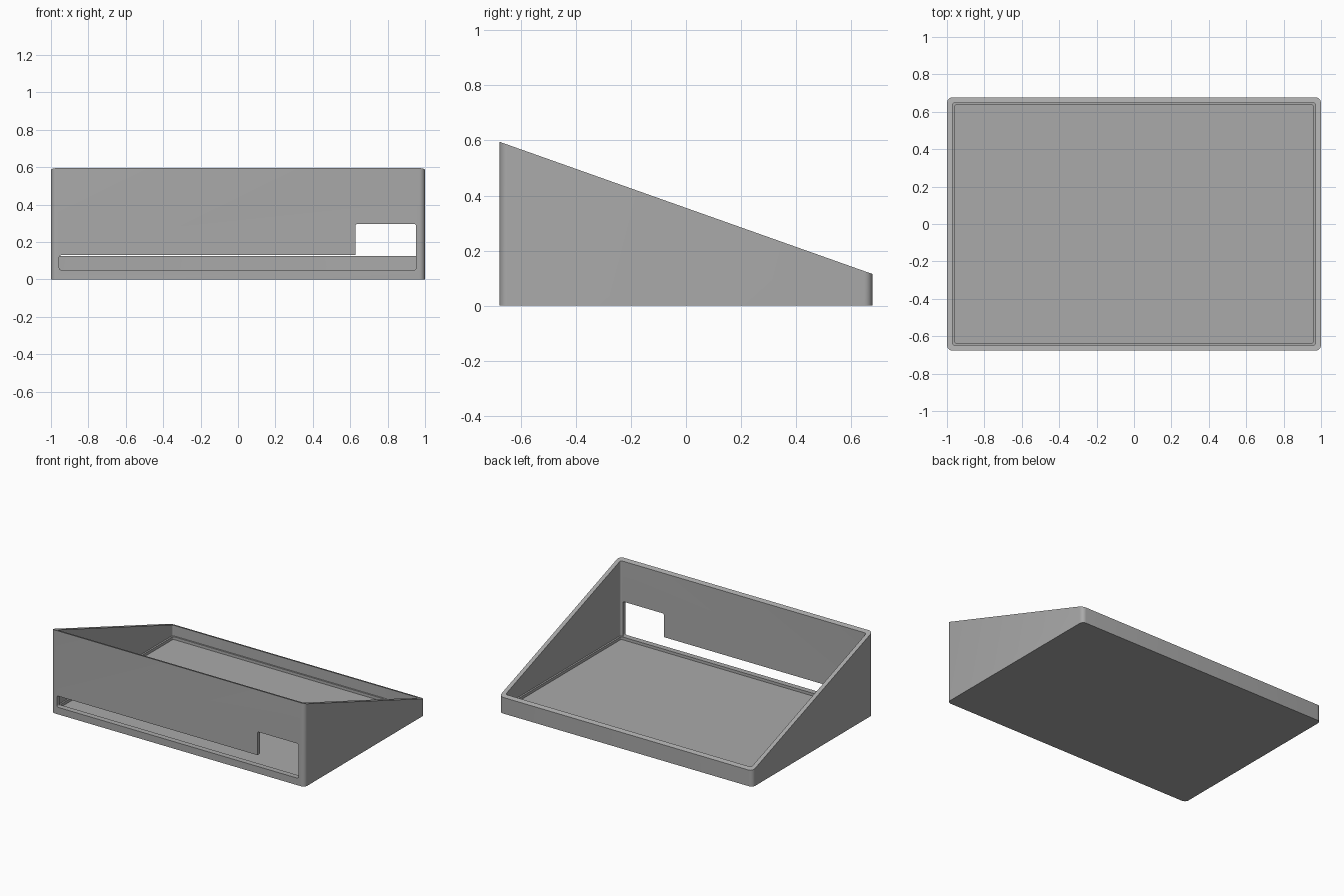
import bpy, bmesh, math

if "Cube" in bpy.data.objects:
    bpy.data.objects.remove(bpy.data.objects["Cube"])

grey = bpy.data.materials.new("plain grey")
grey.diffuse_color = (0.4, 0.4, 0.4, 1)
grey.use_nodes = True
grey.node_tree.nodes["Principled BSDF"].inputs["Base Color"].default_value = grey.diffuse_color


def rounded_rect(x0, x1, y0, y1, r, n=6):
    pts = []
    for cx, cy, start in ((x1 - r, y1 - r, 0), (x0 + r, y1 - r, 90),
                          (x0 + r, y0 + r, 180), (x1 - r, y0 + r, 270)):
        for i in range(n + 1):
            a = math.radians(start + 90 * i / n)
            pts.append((cx + r * math.cos(a), cy + r * math.sin(a)))
    return pts


def prism(name, pts, low, high):
    """Join two copies of an outline, placed by the functions low and high."""
    bm = bmesh.new()
    a = [bm.verts.new(low(*p)) for p in pts]
    b = [bm.verts.new(high(*p)) for p in pts]
    bm.faces.new(a[::-1])
    bm.faces.new(b)
    for i in range(len(pts)):
        j = (i + 1) % len(pts)
        bm.faces.new((a[i], a[j], b[j], b[i]))
    bmesh.ops.recalc_face_normals(bm, faces=bm.faces)
    me = bpy.data.meshes.new(name)
    bm.to_mesh(me)
    bm.free()
    me.materials.append(grey)
    ob = bpy.data.objects.new(name, me)
    bpy.context.collection.objects.link(ob)
    return ob


def upright(name, half_x, half_y, r, z0, top):
    return prism(name, rounded_rect(-half_x, half_x, -half_y, half_y, r),
                 lambda x, y: (x, y, z0), lambda x, y: (x, y, top(y)))


def front_cut(name, x0, x1, z0, z1):
    return prism(name, rounded_rect(x0, x1, z0, z1, 0.012, 4),
                 lambda x, z: (x, -0.8, z), lambda x, z: (x, -0.55, z))


def slope(y):
    return 0.115 + (0.677 - y) * 0.48 / 1.354


# wedge-shaped outer body
body = upright("sloped_case", 1.0, 0.677, 0.03, 0, slope)

# open interior, lower floor recess, and the stepped front opening
cutters = [
    upright("interior_cutter", 0.97, 0.648, 0.012, 0.05, lambda y: 1.0),
    upright("floor_cutter", 0.958, 0.637, 0.01, 0.03, lambda y: 0.2),
    front_cut("slot_cutter", -0.956, 0.952, 0.05, 0.13),
    front_cut("port_cutter", 0.627, 0.952, 0.07, 0.297),
]
for c in cutters:
    m = body.modifiers.new(c.name, 'BOOLEAN')
    m.operation = 'DIFFERENCE'
    m.solver = 'EXACT'
    m.object = c
    c.hide_render = True
    c.hide_set(True)

# bake the cuts, then shade the rounded corners smoothly
bpy.context.view_layer.objects.active = body
body.select_set(True)
for m in list(body.modifiers):
    bpy.ops.object.modifier_apply(modifier=m.name)
for c in cutters:
    bpy.data.objects.remove(c)
bpy.ops.object.shade_smooth_by_angle(angle=math.radians(30))
